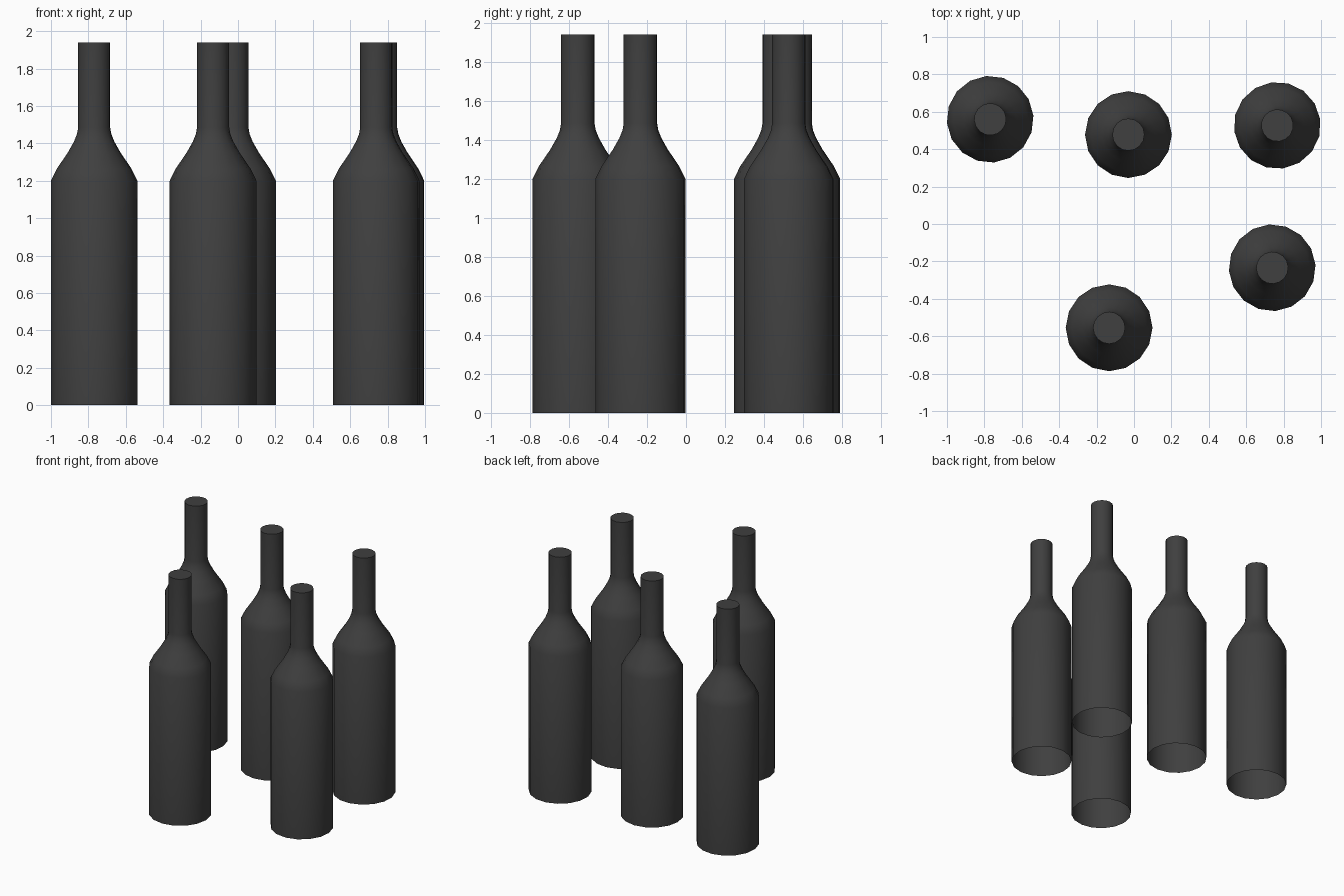
import bpy
import math

cube = bpy.data.objects.get("Cube")
if cube:
    bpy.data.objects.remove(cube, do_unlink=True)

# Dark glass colour shared by all bottles
glass = bpy.data.materials.new("dark_grey_glass")
glass.use_nodes = True
COLOUR = (0.05, 0.05, 0.05, 1)
glass.diffuse_color = COLOUR
glass.node_tree.nodes["Principled BSDF"].inputs["Base Color"].default_value = COLOUR

SIDES = 16
# Bottle outline as (radius, height): body, shoulder, neck
PROFILE = [(0.232, 0), (0.232, 1.2), (0.2, 1.265), (0.142, 1.35),
           (0.108, 1.41), (0.092, 1.45), (0.086, 1.485), (0.086, 1.94)]


def bottle_mesh():
    """Lathe the outline, leave the base open and cap the neck."""
    verts, faces = [], []
    for radius, z in PROFILE:
        for i in range(SIDES):
            a = math.tau * i / SIDES
            verts.append((radius * math.cos(a), radius * math.sin(a), z))
    for ring in range(len(PROFILE) - 1):
        low, high = ring * SIDES, (ring + 1) * SIDES
        for i in range(SIDES):
            j = (i + 1) % SIDES
            faces.append((low + i, low + j, high + j, high + i))
    top = (len(PROFILE) - 1) * SIDES
    faces.append(tuple(range(top, top + SIDES)))
    mesh = bpy.data.meshes.new("bottle")
    mesh.from_pydata(verts, [], faces)
    mesh.materials.append(glass)
    mesh.update()
    return mesh


# Five bottles, each turned a little: name, x, y, turn in degrees
BOTTLES = [("bottle_back_right", -0.769, 0.56, 5),
           ("bottle_back_middle", -0.03, 0.478, 0),
           ("bottle_back_left", 0.766, 0.527, 8),
           ("bottle_front_left", 0.739, -0.234, 4),
           ("bottle_front_middle", -0.133, -0.555, 0)]

mesh = bottle_mesh()
bpy.ops.object.select_all(action="DESELECT")
for name, x, y, turn in BOTTLES:
    bottle = bpy.data.objects.new(name, mesh)
    bottle.location = (x, y, 0)
    bottle.rotation_euler.z = math.radians(turn)
    bpy.context.collection.objects.link(bottle)

bottle.select_set(True)
bpy.context.view_layer.objects.active = bottle
bpy.ops.object.shade_smooth_by_angle(angle=math.radians(40))
